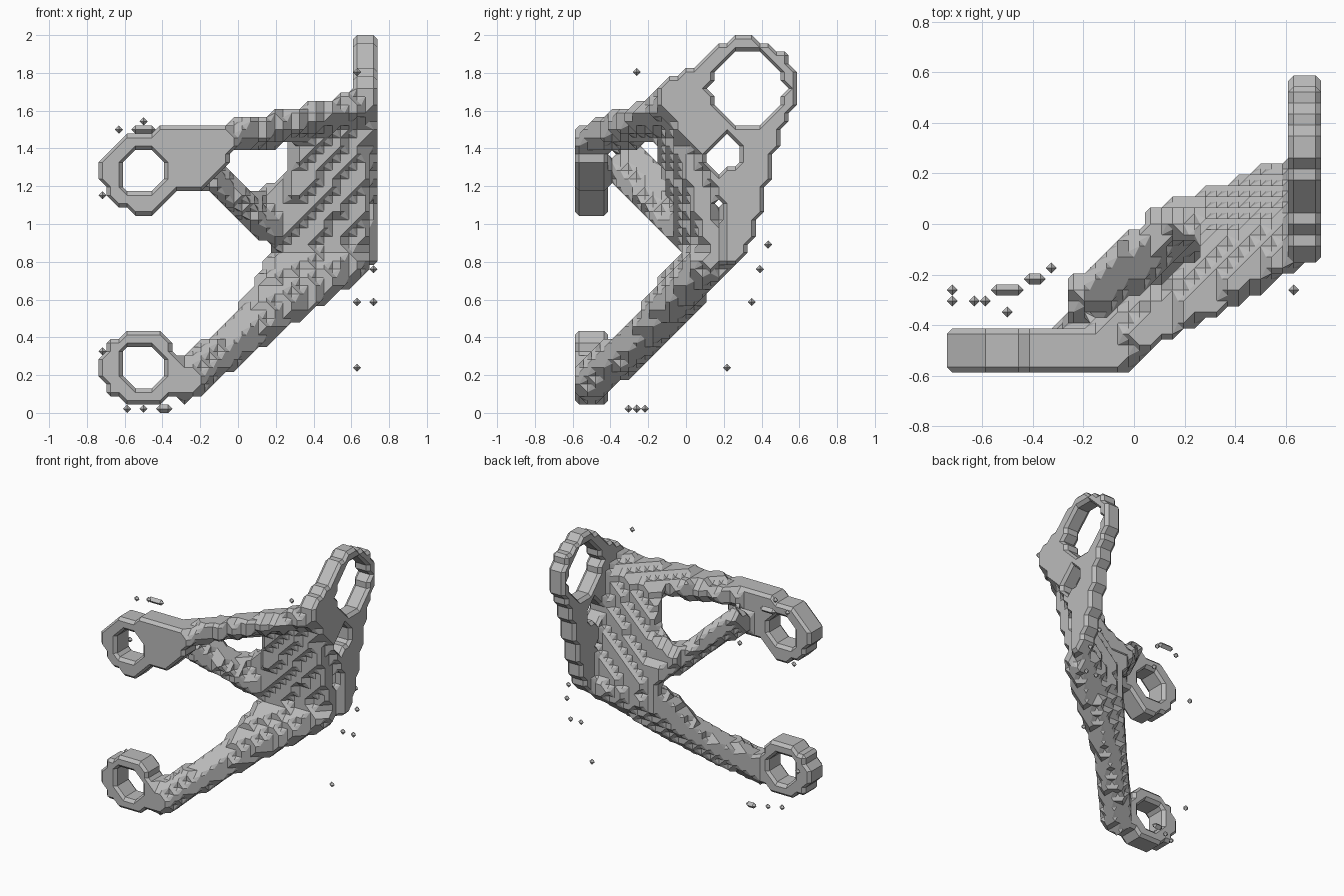
import bpy
import bmesh
from itertools import product
from mathutils import Vector
from mathutils.geometry import intersect_point_line

if "Cube" in bpy.data.objects:
    bpy.data.objects.remove(bpy.data.objects["Cube"])

# Lattice the casting is stepped on
SIZE = (34, 27, 46)
STEP = 2 / SIZE[2]
ORIGIN = Vector((-SIZE[0] / 2, -SIZE[1] / 2, 0)) * STEP


def node_position(n):
    return ORIGIN + Vector([c + 0.5 for c in n]) * STEP


# Shape tests: each returns a function telling whether a point is inside
def bar(a, b, radius):
    a, b = Vector(a), Vector(b)

    def inside(p):
        q, t = intersect_point_line(p, a, b)
        q = a if t < 0 else b if t > 1 else q
        return (p - q).length <= radius
    return inside


def union(*shapes):
    return lambda p: any(s(p) for s in shapes)


def sheet(a, b, c, d, radius, ribs=9):
    """Ruled sheet between the edges a-b and c-d."""
    a, b, c, d = map(Vector, (a, b, c, d))
    ts = [i / (ribs - 1) for i in range(ribs)]
    return union(*[bar(a.lerp(b, t), c.lerp(d, t), radius) for t in ts])


def disc(axis, u, v, radius):
    def inside(p):
        x, y = (p.x, p.z) if axis == "y" else (p.y, p.z)
        return (x - u) ** 2 + (y - v) ** 2 <= radius ** 2
    return inside


def outline(axis, points):
    def inside(p):
        x, y = (p.x, p.z) if axis == "y" else (p.y, p.z)
        hit = False
        for (x1, y1), (x2, y2) in zip(points, points[1:] + points[:1]):
            if (y1 > y) != (y2 > y) and x < x1 + (y - y1) * (x2 - x1) / (y2 - y1):
                hit = not hit
        return hit
    return inside


def front_slab(shape):
    return lambda p: p.y < -0.42 and shape(p)


def side_slab(shape):
    return lambda p: p.x > 0.61 and shape(p)


# Bores through the mounts and the side plate
bores = union(
    front_slab(disc("y", -0.505, 0.24, 0.12)),
    front_slab(disc("y", -0.505, 1.28, 0.12)),
    side_slab(disc("x", 0.326, 1.717, 0.198)),
    side_slab(outline("x", [(0.12, 1.3), (0.19, 1.27), (0.27, 1.33), (0.3, 1.37),
                            (0.3, 1.45), (0.2, 1.46), (0.13, 1.4)])))

upper_profile = [(-0.44, 1.48), (-0.41, 1.52), (-0.08, 1.52), (0.0, 1.42),
                 (-0.06, 1.31), (-0.2, 1.19), (-0.3, 1.19), (-0.5, 1.1)]
side_profile = [(0.09, 1.88), (0.01, 1.81), (-0.13, 1.74), (-0.14, 1.6),
                (0.02, 1.43), (0.1, 1.28), (0.18, 1.12), (0.21, 0.95),
                (0.19, 0.76), (0.3, 0.81), (0.36, 0.96), (0.42, 1.15),
                (0.48, 1.4), (0.51, 1.54), (0.57, 1.65)]

parts = {
    "lower_mount": front_slab(disc("y", -0.52, 0.24, 0.205)),
    "upper_mount": front_slab(union(disc("y", -0.515, 1.268, 0.213),
                                    outline("y", upper_profile))),
    "side_plate": side_slab(union(disc("x", 0.315, 1.715, 0.272),
                                  outline("x", side_profile))),
    "upper_arm": sheet((-0.06, -0.5, 1.46), (0.66, -0.08, 1.635),
                       (-0.1, -0.43, 1.44), (0.62, 0.0, 1.56), 0.08),
    "diagonal_strut": sheet((-0.2, -0.27, 1.36), (0.2, 0.05, 0.97),
                            (-0.2, -0.36, 1.29), (0.25, 0.03, 0.9), 0.072),
    "web": sheet((0.35, -0.1, 1.48), (0.25, 0.05, 0.87),
                 (0.65, -0.01, 1.57), (0.62, 0.15, 0.86), 0.075, 14),
    "gusset": sheet((0.09, -0.02, 1.1), (0.3, -0.01, 1.18),
                    (0.2, 0.05, 0.97), (0.25, 0.05, 0.9), 0.07),
    # The lower arm flares from a bar into the foot of the web
    "lower_arm": union(bar((-0.28, -0.5, 0.17), (0.05, -0.2, 0.43), 0.11),
                       sheet((0.05, -0.2, 0.43), (0.05, -0.2, 0.43),
                             (0.24, 0.01, 0.74), (0.58, 0.13, 0.8), 0.11)),
}

# Loose chips floating near the casting
chips = [(0.63, -0.26, 1.81), (0.63, 0.21, 0.24), (0.63, 0.35, 0.59),
         (0.72, 0.35, 0.59), (0.72, 0.39, 0.76), (0.67, 0.43, 0.89),
         (-0.59, -0.3, 0.02), (-0.5, -0.26, 0.02), (-0.41, -0.22, 0.02),
         (-0.37, -0.22, 0.02), (-0.72, -0.3, 0.33), (-0.72, -0.26, 1.15),
         (-0.63, -0.3, 1.5), (-0.54, -0.26, 1.5), (-0.5, -0.26, 1.5),
         (-0.46, -0.26, 1.5), (-0.5, -0.35, 1.54), (-0.33, -0.17, 1.24)]

# Give every lattice node to the first part that holds it
owner = {}
for n in product(*map(range, SIZE)):
    p = node_position(n)
    if not bores(p):
        name = next((k for k, shape in parts.items() if shape(p)), None)
        if name:
            owner[n] = name
for chip in chips:
    n = tuple(round(c / STEP - 0.5) for c in Vector(chip) - ORIGIN)
    owner.setdefault(n, "loose_chips")

CORNERS = list(product((0, 1), repeat=3))
patterns = {}


def cell_faces(filled):
    """Chamfered skin of one lattice cell, in half-cell units."""
    if filled in patterns:
        return patterns[filled]
    inside = [c for c, f in zip(CORNERS, filled) if f]
    points = {tuple(2 * v for v in c) for c in inside}
    for a in inside:
        for b in CORNERS:
            if b not in inside and sum(u != v for u, v in zip(a, b)) == 1:
                points.add(tuple(u + v for u, v in zip(a, b)))
    bm = bmesh.new()
    verts = [bm.verts.new(p) for p in sorted(points)]
    bmesh.ops.convex_hull(bm, input=verts)
    bmesh.ops.recalc_face_normals(bm, faces=bm.faces[:])
    faces = []
    for f in bm.faces:
        co = [tuple(round(c) for c in v.co) for v in f.verts]
        on_wall = any(all(c[i] == w for c in co) for i in range(3) for w in (0, 2))
        if not on_wall:
            faces.append(co)
    bm.free()
    patterns[filled] = faces
    return faces


# Collect the skin of each part
skins = {}
for cell in product(*[range(-1, s) for s in SIZE]):
    names = [owner.get(tuple(a + b for a, b in zip(cell, c))) for c in CORNERS]
    filled = tuple(k is not None for k in names)
    if any(filled) and not all(filled):
        part = next(k for k in names if k)
        skin = skins.setdefault(part, ({}, []))
        for face in cell_faces(filled):
            keys = [tuple(2 * a + b for a, b in zip(cell, co)) for co in face]
            skin[1].append([skin[0].setdefault(k, len(skin[0])) for k in keys])

metal = bpy.data.materials.new("grey_metal")
metal.use_nodes = True
grey = (0.5, 0.5, 0.5, 1)
metal.diffuse_color = grey
metal.node_tree.nodes["Principled BSDF"].inputs["Base Color"].default_value = grey

# One object per part, with coplanar faces merged
for name, (points, faces) in skins.items():
    mesh = bpy.data.meshes.new(name)
    mesh.from_pydata([ORIGIN + (Vector(k) + Vector((1, 1, 1))) * STEP / 2
                      for k in points], [], faces)
    bm = bmesh.new()
    bm.from_mesh(mesh)
    bmesh.ops.dissolve_limit(bm, angle_limit=0.01, verts=bm.verts[:], edges=bm.edges[:])
    bm.to_mesh(mesh)
    bm.free()
    mesh.materials.append(metal)
    bpy.context.collection.objects.link(bpy.data.objects.new(name, mesh))
